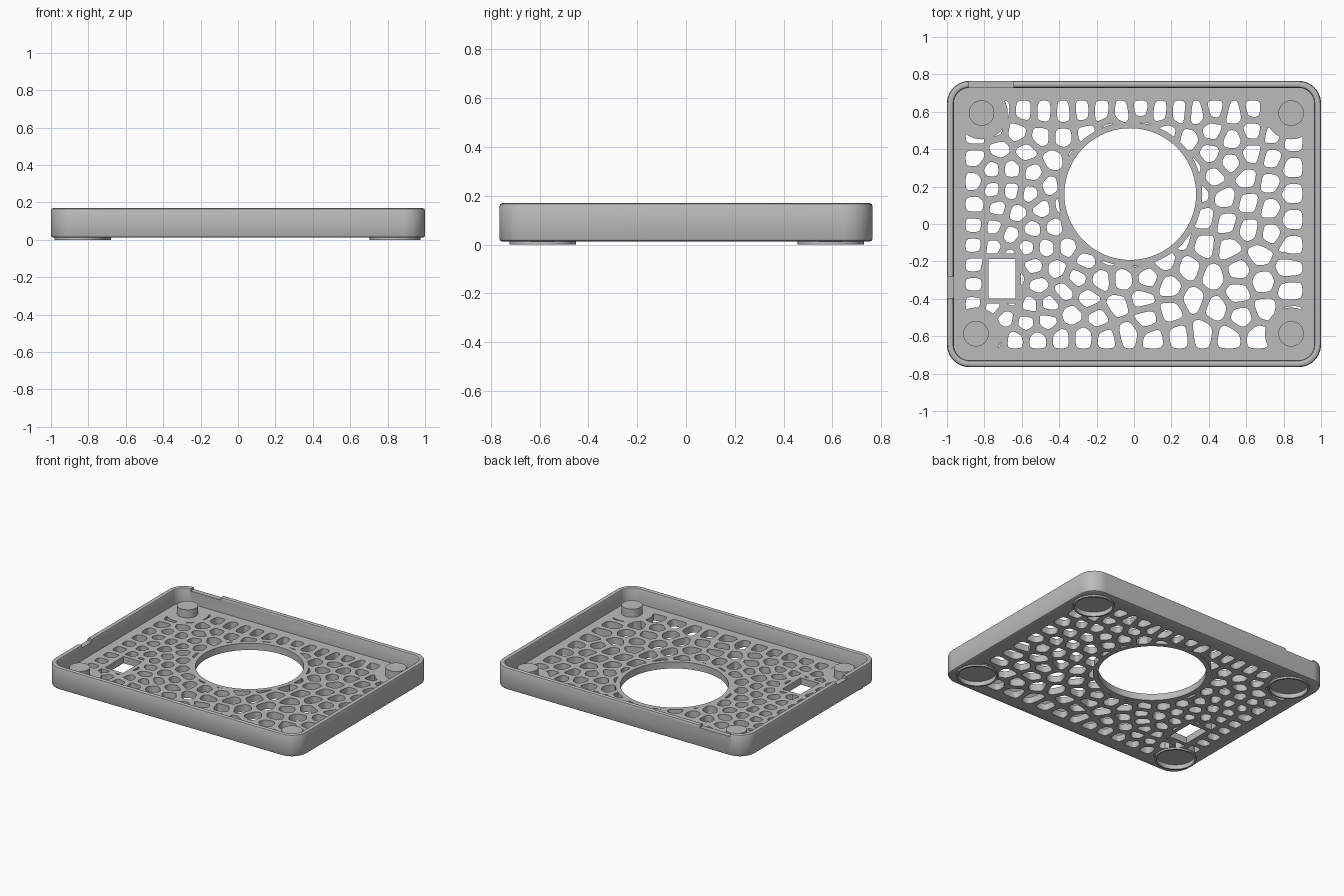
import bpy, bmesh, math, random
from mathutils import Vector

cube = bpy.data.objects.get("Cube")
if cube:
    bpy.data.objects.remove(cube, do_unlink=True)
random.seed(7)

grey = bpy.data.materials.new("light grey plastic")
grey.use_nodes = True
COLOUR = (0.5, 0.5, 0.5, 1)
grey.diffuse_color = COLOUR
grey.node_tree.nodes["Principled BSDF"].inputs["Base Color"].default_value = COLOUR

HX, HY, RADIUS = 1.0, 0.765, 0.12         # outer half sizes and corner radius
BASE, FLOOR, TOP = 0.012, 0.06, 0.17      # underside, floor top, rim
HOLE, HOLE_R = Vector((-0.02, 0.16)), 0.352
POSTS = [Vector(p) for p in ((-0.815, 0.593), (0.84, 0.593), (-0.845, -0.587), (0.84, -0.587))]


def make(name, bm):
    bmesh.ops.recalc_face_normals(bm, faces=bm.faces)
    mesh = bpy.data.meshes.new(name)
    bm.to_mesh(mesh)
    bm.free()
    mesh.materials.append(grey)
    obj = bpy.data.objects.new(name, mesh)
    bpy.context.collection.objects.link(obj)
    return obj


def loft(bm, rings):
    """Skin a stack of equal-length rings and cap both ends."""
    rows = [[bm.verts.new(p) for p in ring] for ring in rings]
    for a, b in zip(rows, rows[1:]):
        for i in range(len(a)):
            j = (i + 1) % len(a)
            bm.faces.new((a[i], a[j], b[j], b[i]))
    bm.faces.new(rows[0][::-1])
    bm.faces.new(rows[-1])


def prism(bm, outline, z0, z1):
    loft(bm, [[(p[0], p[1], z) for p in outline] for z in (z0, z1)])


def circle(c, r, n=64):
    return [(c[0] + r * math.cos(math.tau * i / n), c[1] + r * math.sin(math.tau * i / n))
            for i in range(n)]


def box(x0, x1, y0, y1):
    return [(x0, y0), (x1, y0), (x1, y1), (x0, y1)]


def solid(name, outline, z0, z1):
    bm = bmesh.new()
    prism(bm, outline, z0, z1)
    return make(name, bm)


def boolean(target, tool, operation="DIFFERENCE"):
    """Apply a boolean and discard the tool."""
    tool.hide_render = True
    mod = target.modifiers.new("boolean", "BOOLEAN")
    mod.object, mod.operation, mod.solver = tool, operation, "EXACT"
    bpy.context.view_layer.objects.active = target
    bpy.ops.object.modifier_apply(modifier=mod.name)
    bpy.data.objects.remove(tool, do_unlink=True)


def rounded_ring(inset, z, steps=10):
    r = RADIUS - inset
    pts = []
    for k, (sx, sy) in enumerate(((1, 1), (-1, 1), (-1, -1), (1, -1))):
        for i in range(steps + 1):
            a = (k + i / steps) * math.pi / 2
            pts.append((sx * (HX - RADIUS) + r * math.cos(a),
                        sy * (HY - RADIUS) + r * math.sin(a), z))
    return pts


# Voronoi floor pattern
LATTICE = [Vector(p) for p in box(-0.9, 0.9, -0.665, 0.66)]


def clip(poly, n, d):
    out = []
    for a, b in zip(poly, poly[1:] + poly[:1]):
        da, db = a.dot(n) - d, b.dot(n) - d
        if da <= 0:
            out.append(a)
        if da * db < 0:
            out.append(a.lerp(b, da / (da - db)))
    return out


def cell(p, points, gap=0):
    poly = LATTICE
    for q in points:
        if q is not p and (q - p).length < 0.45:
            n = (q - p).normalized()
            poly = clip(poly, n, n.dot((p + q) / 2) - gap)
    return poly


def centroid(poly):
    area, c = 0, Vector((0, 0))
    for a, b in zip(poly, poly[1:] + poly[:1]):
        w = a.x * b.y - b.x * a.y
        area += w
        c += (a + b) * w
    return c / (3 * area)


def soften(poly, t):
    pts = []
    for a, b in zip(poly, poly[1:] + poly[:1]):
        pts += [a.lerp(b, t), a.lerp(b, 1 - t)]
    return pts


seeds = [Vector((random.uniform(-0.9, 0.9), random.uniform(-0.66, 0.66))) for _ in range(168)]
for _ in range(25):
    seeds = [centroid(cell(p, seeds)) for p in seeds]

bm = bmesh.new()
for p in seeds:
    outline = cell(p, seeds, 0.018)
    # drop tiny edges before rounding the corners
    outline = [a for a, b in zip(outline, outline[1:] + outline[:1]) if (a - b).length > 0.008]
    for t in (0.18, 0.25, 0.25):
        outline = soften(outline, t)
    prism(bm, outline, -0.05, 0.1)
cells = make("cell_cutter", bm)

# Solid areas kept free of cells
keep = [circle(p, 0.14) for p in POSTS]
keep += [circle(HOLE, 0.385, 96), box(-0.802, -0.605, -0.425, -0.157)]
for outline in keep:
    boolean(cells, solid("keep_solid", outline, -0.2, 0.2))

# Tray: underside, outer wall, rounded rim, inner wall and floor
profile = [(0.012, BASE), (0.004, BASE + 0.004), (0, BASE + 0.012), (0, TOP - 0.013),
           (0.004, TOP - 0.004), (0.013, TOP), (0.024, TOP), (0.033, TOP - 0.004),
           (0.037, TOP - 0.013), (0.037, FLOOR)]
bm = bmesh.new()
loft(bm, [rounded_ring(inset, z) for inset, z in profile])
tray = make("tray", bm)
boolean(tray, cells)

# Fan opening, cable window and the two rim notches
cuts = [(circle(HOLE, HOLE_R, 96), -0.1, 0.1),
        (box(-0.777, -0.633, -0.397, -0.188), -0.1, 0.1),
        (box(-0.885, -0.645, 0.71, 0.8), TOP - 0.02, 0.3),
        (box(-1.1, -0.95, -0.395, -0.28), TOP - 0.02, 0.3)]
for outline, z0, z1 in cuts:
    boolean(tray, solid("cutter", outline, z0, z1))

# Corner feet: thin rim below the floor around a shallow recess, post above
for p in POSTS:
    boolean(tray, solid("foot_rim", circle(p, 0.136), 0, 0.03), "UNION")
    boolean(tray, solid("foot_recess", circle(p, 0.124), -0.1, 0.032))
    boolean(tray, solid("post", circle(p, 0.068, 48), FLOOR - 0.01, 0.118), "UNION")

bpy.ops.object.select_all(action="DESELECT")
tray.select_set(True)
bpy.context.view_layer.objects.active = tray
bpy.ops.object.shade_smooth_by_angle(angle=math.radians(30))
